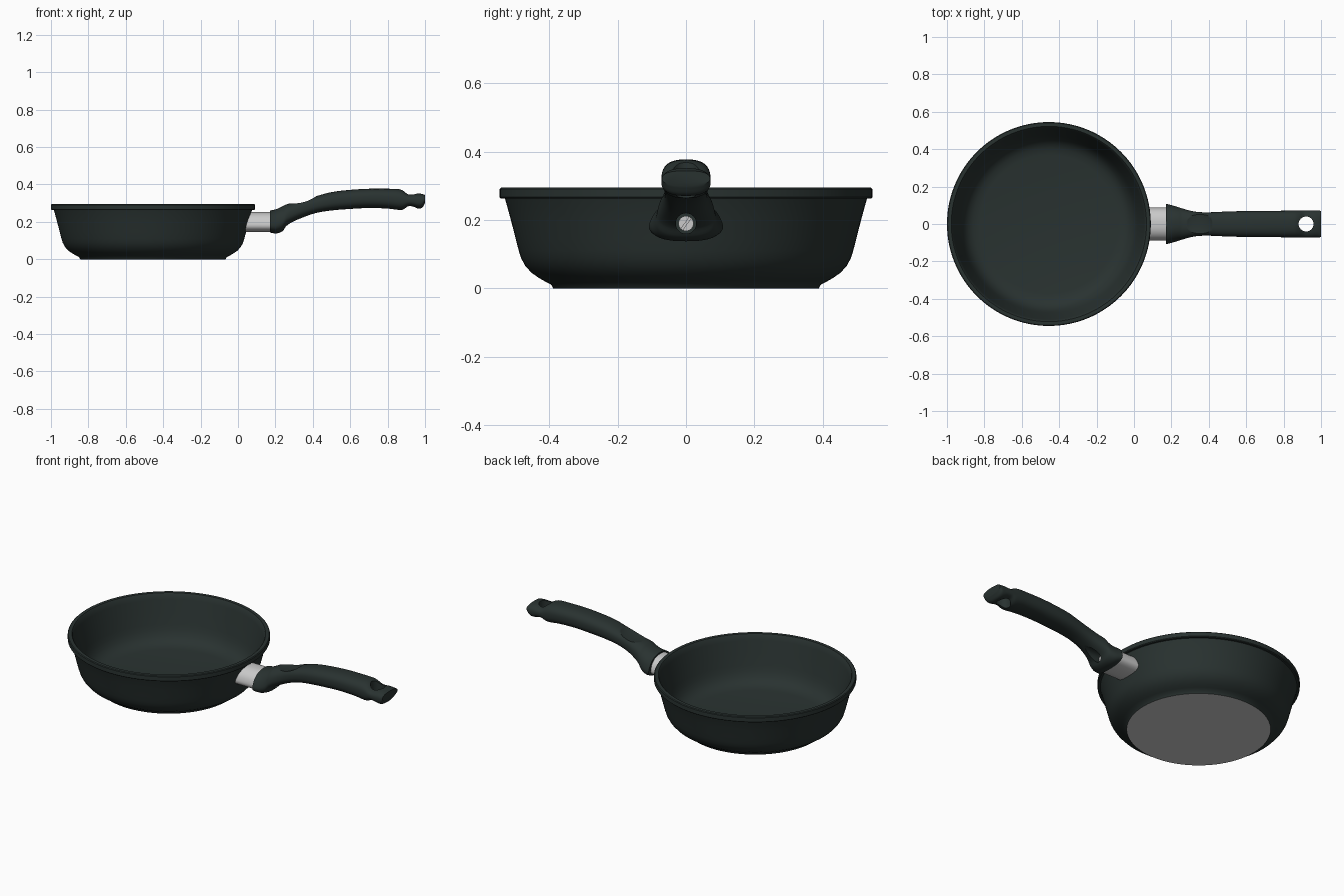
import bpy, bmesh, math
from mathutils import Matrix

if "Cube" in bpy.data.objects:
    bpy.data.objects.remove(bpy.data.objects["Cube"])

def material(name, rgb):
    m = bpy.data.materials.new(name)
    m.diffuse_color = (*rgb, 1)
    m.use_nodes = True
    m.node_tree.nodes["Principled BSDF"].inputs["Base Color"].default_value = m.diffuse_color
    return m

COATING = material("dark_green_coating", (0.022, 0.032, 0.030))
STEEL = material("brushed_steel", (0.59, 0.59, 0.59))

def finish(name, bm, *mats):
    bmesh.ops.recalc_face_normals(bm, faces=bm.faces)
    me = bpy.data.meshes.new(name)
    bm.to_mesh(me)
    bm.free()
    ob = bpy.data.objects.new(name, me)
    bpy.context.collection.objects.link(ob)
    for m in mats:
        me.materials.append(m)
    return ob

def activate(ob):
    bpy.ops.object.select_all(action='DESELECT')
    ob.select_set(True)
    bpy.context.view_layer.objects.active = ob

def smooth(ob, angle=35):
    activate(ob)
    bpy.ops.object.shade_smooth_by_angle(angle=math.radians(angle))

def cut(ob, cutter):
    activate(ob)
    mod = ob.modifiers.new("cut", 'BOOLEAN')
    mod.operation, mod.object, mod.solver = 'DIFFERENCE', cutter, 'EXACT'
    bpy.ops.object.modifier_apply(modifier=mod.name)
    bpy.data.objects.remove(cutter)

def cylinder(name, r, depth, loc, axis='Z', mat=COATING, sides=40):
    bm = bmesh.new()
    rot = Matrix.Rotation(math.pi / 2, 4, 'Y') if axis == 'X' else Matrix()
    bmesh.ops.create_cone(bm, cap_ends=True, segments=sides, radius1=r, radius2=r,
                          depth=depth, matrix=Matrix.Translation(loc) @ rot)
    return finish(name, bm, mat)

def interpolate(rows, steps):
    """Smooth curve through rows, first column is x."""
    def slope(i):
        a, b = rows[max(i - 1, 0)], rows[min(i + 1, len(rows) - 1)]
        return [(q - p) / (b[0] - a[0]) for p, q in zip(a, b)]
    out = []
    for i in range(len(rows) - 1):
        a, b, ma, mb = rows[i], rows[i + 1], slope(i), slope(i + 1)
        h = b[0] - a[0]
        for k in range(steps):
            t = k / steps
            out.append([(2*t**3 - 3*t*t + 1) * p + (t**3 - 2*t*t + t) * h * u
                        + (3*t*t - 2*t**3) * q + (t**3 - t*t) * h * v
                        for p, q, u, v in zip(a, b, ma, mb)])
    return out + [list(rows[-1])]

def loft(name, rows, mat, skew=0, n=48, power=0.8):
    """Rows: x, bottom z, top z, half width, taper toward the top."""
    bm = bmesh.new()
    rings = []
    for i, (x, lo, hi, hw, taper) in enumerate(rows):
        ring = []
        for k in range(n):
            a = 2 * math.pi * k / n
            c, s = math.cos(a), math.sin(a)
            c = math.copysign(abs(c) ** power, c)
            s = math.copysign(abs(s) ** power, s)
            y = hw * c * (1 - taper * (s + 0.4) / 1.4)
            ring.append(bm.verts.new((x + (skew * s if i == 0 else 0), y,
                                      (lo + hi) / 2 + (hi - lo) / 2 * s)))
        rings.append(ring)
    for r0, r1 in zip(rings, rings[1:]):
        for k in range(n):
            bm.faces.new((r0[k], r0[(k + 1) % n], r1[(k + 1) % n], r1[k]))
    bm.faces.new(rings[0])
    bm.faces.new(rings[-1])
    return finish(name, bm, mat)

# Pan body: revolved wall, rim and floor
profile = [(0, 0), (0.388, 0), (0.395, 0.012), (0.415, 0.022), (0.432, 0.032),
           (0.452, 0.046), (0.470, 0.066), (0.482, 0.088), (0.489, 0.11),
           (0.498, 0.145), (0.512, 0.20), (0.528, 0.258), (0.530, 0.263),
           (0.541, 0.263), (0.545, 0.267), (0.545, 0.291), (0.541, 0.295),
           (0.522, 0.295), (0.518, 0.291), (0.510, 0.26), (0.490, 0.19),
           (0.474, 0.13), (0.464, 0.10), (0.450, 0.072), (0.430, 0.050),
           (0.405, 0.037), (0.37, 0.030), (0, 0.030)]
bm = bmesh.new()
vs = [bm.verts.new((r, 0, z)) for r, z in profile]
es = [bm.edges.new(p) for p in zip(vs, vs[1:])]
bmesh.ops.spin(bm, geom=vs + es, cent=(0, 0, 0), axis=(0, 0, 1),
               angle=2 * math.pi, steps=128, use_duplicate=False)
bmesh.ops.remove_doubles(bm, verts=bm.verts, dist=1e-4)
bmesh.ops.translate(bm, verts=bm.verts, vec=(-0.455, 0, 0))
for f in bm.faces:
    if max(v.co.z for v in f.verts) < 0.001:
        f.material_index = 1          # bare base disc
pan = finish("pan_body", bm, COATING, STEEL)
smooth(pan)

# Steel collar between pan and handle
collar = loft("steel_collar", [(0.045, 0.145, 0.252, 0.092, 0.25),
                               (0.19, 0.145, 0.252, 0.092, 0.25)], STEEL, skew=0.013, power=0.8)
smooth(collar)

# Handle: flared socket, curved grip, tip
handle = loft("handle", interpolate([
    (0.170, 0.143, 0.260, 0.113, 0.32),
    (0.205, 0.138, 0.268, 0.104, 0.32),
    (0.238, 0.150, 0.283, 0.093, 0.26),
    (0.258, 0.176, 0.293, 0.086, 0.18),
    (0.300, 0.202, 0.304, 0.073, 0.10),
    (0.350, 0.225, 0.320, 0.064, 0.03),
    (0.420, 0.248, 0.338, 0.063, 0),
    (0.500, 0.261, 0.359, 0.067, 0),
    (0.600, 0.269, 0.371, 0.069, 0),
    (0.700, 0.274, 0.377, 0.070, 0),
    (0.800, 0.271, 0.377, 0.071, 0),
    (0.860, 0.264, 0.375, 0.072, 0),
    (0.885, 0.266, 0.366, 0.072, 0),
    (0.910, 0.280, 0.350, 0.072, 0),
    (0.935, 0.279, 0.349, 0.072, 0),
    (0.965, 0.271, 0.352, 0.072, 0),
    (0.985, 0.276, 0.349, 0.072, 0),
    (1.000, 0.300, 0.344, 0.070, 0)], 4), COATING)

# Hanging hole and screw recess
cut(handle, cylinder("hole_cutter", 0.04, 0.4, (0.92, 0, 0.3)))
cut(handle, cylinder("recess_cutter", 0.030, 0.13, (0.281, 0, 0.19), 'X'))

# Oval thumb dip on top of the grip
bm = bmesh.new()
bmesh.ops.create_uvsphere(bm, u_segments=48, v_segments=24, radius=1,
                          matrix=Matrix.Translation((0.346, 0, 0.337))
                          @ Matrix.Rotation(math.radians(-16), 4, 'Y')
                          @ Matrix.Diagonal((0.085, 0.12, 0.035, 1)))
cut(handle, finish("thumb_cutter", bm, COATING))
smooth(handle)

# Slotted screw inside the recess
screw = cylinder("screw", 0.022, 0.03, (0.214, 0, 0.19), 'X', STEEL)
bm = bmesh.new()
bmesh.ops.create_cube(bm, size=1, matrix=Matrix.Translation((0.229, 0, 0.19))
                      @ Matrix.Rotation(math.radians(-35), 4, 'X')
                      @ Matrix.Diagonal((0.012, 0.006, 0.06, 1)))
cut(screw, finish("slot_cutter", bm, STEEL))
smooth(screw)
